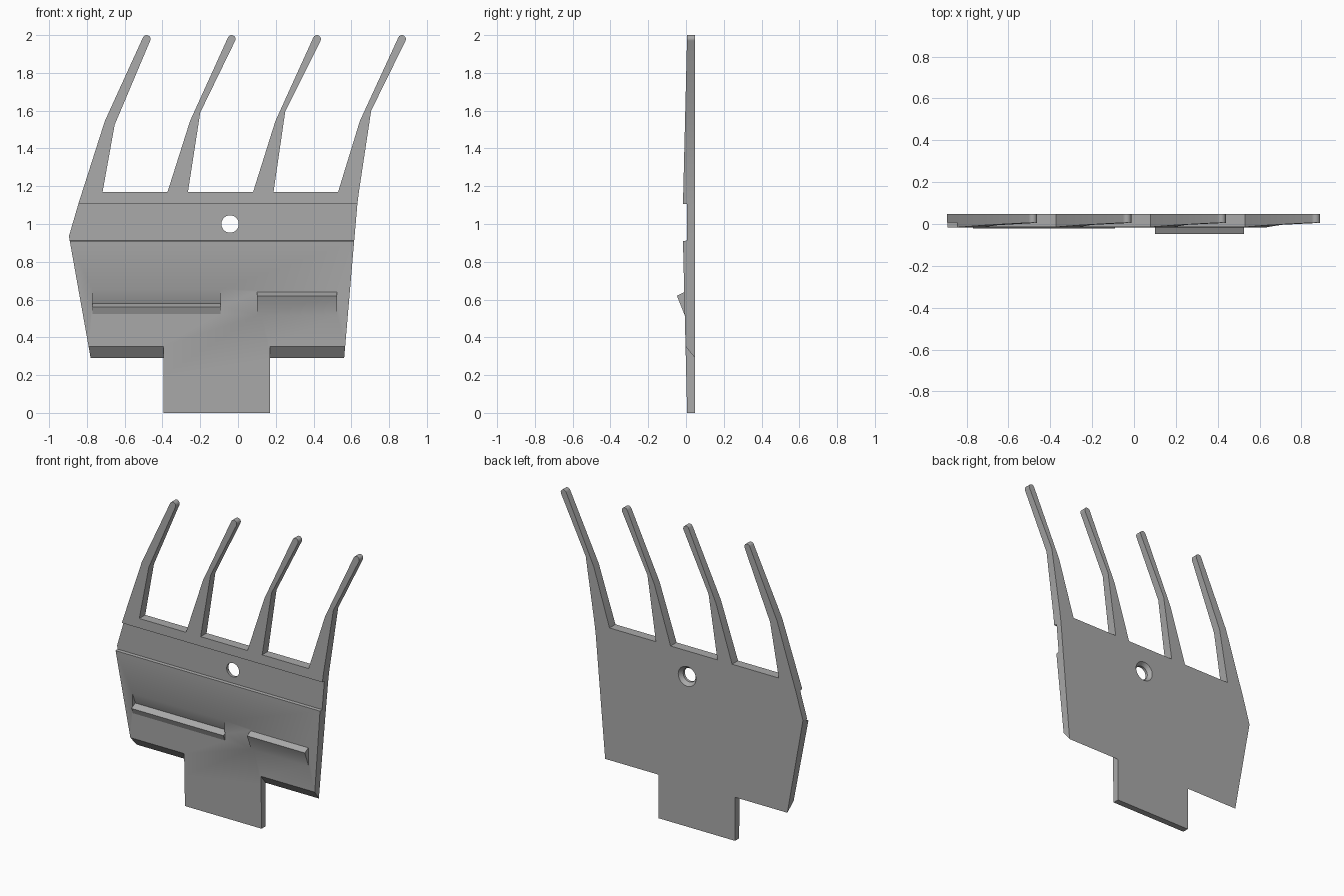
import bpy, bmesh
from math import cos, sin, radians
from mathutils import Vector

cube = bpy.data.objects.get("Cube")
if cube:
    bpy.data.objects.remove(cube, do_unlink=True)

grey = bpy.data.materials.new("plain_grey")
grey.use_nodes = True
colour = (0.4, 0.4, 0.4, 1)
grey.diffuse_color = colour
grey.node_tree.nodes["Principled BSDF"].inputs["Base Color"].default_value = colour

BACK = 0.048


def prism(name, points, offset):
    """Extrude a closed polygon along an offset."""
    bm = bmesh.new()
    face = bm.faces.new([bm.verts.new(p) for p in points])
    top = bmesh.ops.extrude_face_region(bm, geom=[face])["geom"]
    moved = [v for v in top if isinstance(v, bmesh.types.BMVert)]
    bmesh.ops.translate(bm, verts=moved, vec=Vector(offset))
    bmesh.ops.recalc_face_normals(bm, faces=bm.faces)
    mesh = bpy.data.meshes.new(name)
    bm.to_mesh(mesh)
    bm.free()
    obj = bpy.data.objects.new(name, mesh)
    bpy.context.collection.objects.link(obj)
    mesh.materials.append(grey)
    return obj


def bar(name, x0, x1, profile):
    """Side profile of (y, z) points running from x0 to x1."""
    return prism(name, [(x0, y, z) for y, z in profile], (x1 - x0, 0, 0))


def disc(name, x, z, r, y0, y1):
    ring = [(x + r * cos(radians(a)), y0, z + r * sin(radians(a))) for a in range(0, 360, 10)]
    return prism(name, ring, (0, y1 - y0, 0))


def combine(target, tool, operation):
    mod = target.modifiers.new(operation, "BOOLEAN")
    mod.operation, mod.object, mod.solver = operation, tool, "EXACT"
    bpy.context.view_layer.objects.active = target
    bpy.ops.object.modifier_apply(modifier=mod.name)
    bpy.data.objects.remove(tool, do_unlink=True)


def finger(base_l, bend_l, tip_x, bend_r, base_r):
    """Outline of a bent tine, from its left base round the tip to its right base."""
    tip = [(tip_x + 0.021 * cos(radians(a)), 1.979 + 0.021 * sin(radians(a)))
           for a in range(155, -26, -15)]
    return [base_l, bend_l] + tip + [bend_r, base_r]


# Front outline: tab, body and four tines
outline = [(-0.395, 0), (-0.395, 0.29), (-0.78, 0.29), (-0.895, 0.935)]
outline += finger((-0.844, 1.11), (-0.705, 1.545), -0.484, (-0.653, 1.525), (-0.717, 1.17))
outline += finger((-0.373, 1.17), (-0.254, 1.545), -0.034, (-0.2, 1.59), (-0.265, 1.17))
outline += finger((0.08, 1.17), (0.198, 1.545), 0.418, (0.25, 1.595), (0.188, 1.17))
outline += finger((0.53, 1.17), (0.645, 1.545), 0.868, (0.705, 1.6), (0.64, 1.17))
outline += [(0.632, 1.105), (0.615, 0.91), (0.562, 0.29), (0.17, 0.29), (0.17, 0)]
plate = prism("fork_plate", [(x, -0.1, z) for x, z in outline], (0, 0.1 + BACK, 0))

# Side profile: tapering front with a cross channel
side = [(0.2, -0.1), (0.006, -0.1), (0.006, 0), (-0.016, 0.91), (0.006, 0.912),
        (0.006, 1.105), (-0.016, 1.107), (0.006, 2.0), (0.006, 2.1), (0.2, 2.1)]
combine(plate, bar("profile", -1.2, 1.2, side), "INTERSECT")

# Sloped lower edges on both sides of the tab
slope = [(BACK, 0.29), (-0.002, 0.352), (-0.052, 0.414), (-0.052, 0.2), (BACK, 0.2)]
for x0, x1 in ((-1, -0.395), (0.17, 1)):
    combine(plate, bar("slope_cutter", x0, x1, slope), "DIFFERENCE")

# Stepped catches across the front
combine(plate, bar("catch_cutter", -0.77, -0.092, [
    (-0.022, 0.56), (0.02, 0.58), (-0.01, 0.655), (-0.06, 0.78), (-0.08, 0.56)]), "DIFFERENCE")
combine(plate, bar("left_catch", 0.1, 0.525, [
    (-0.048, 0.62), (-0.008, 0.64), (0.01, 0.64), (0.01, 0.5), (-0.004, 0.51)]), "UNION")
combine(plate, bar("right_catch", -0.77, -0.092, [
    (-0.022, 0.56), (0.02, 0.58), (0.02, 0.51), (-0.007, 0.523)]), "UNION")

# Screw hole with a countersink at the back
combine(plate, disc("hole", -0.042, 1.0, 0.046, -0.1, 0.1), "DIFFERENCE")
sink = disc("countersink", -0.042, 1.0, 0.046, 0.024, BACK + 0.024)
for v in sink.data.vertices:
    if v.co.y > BACK:
        v.co.x = -0.042 + (v.co.x + 0.042) * 1.85
        v.co.z = 1.0 + (v.co.z - 1.0) * 1.85
combine(plate, sink, "DIFFERENCE")

bpy.ops.object.select_all(action="DESELECT")
plate.select_set(True)
bpy.context.view_layer.objects.active = plate
bpy.ops.object.shade_smooth_by_angle(angle=radians(25))
